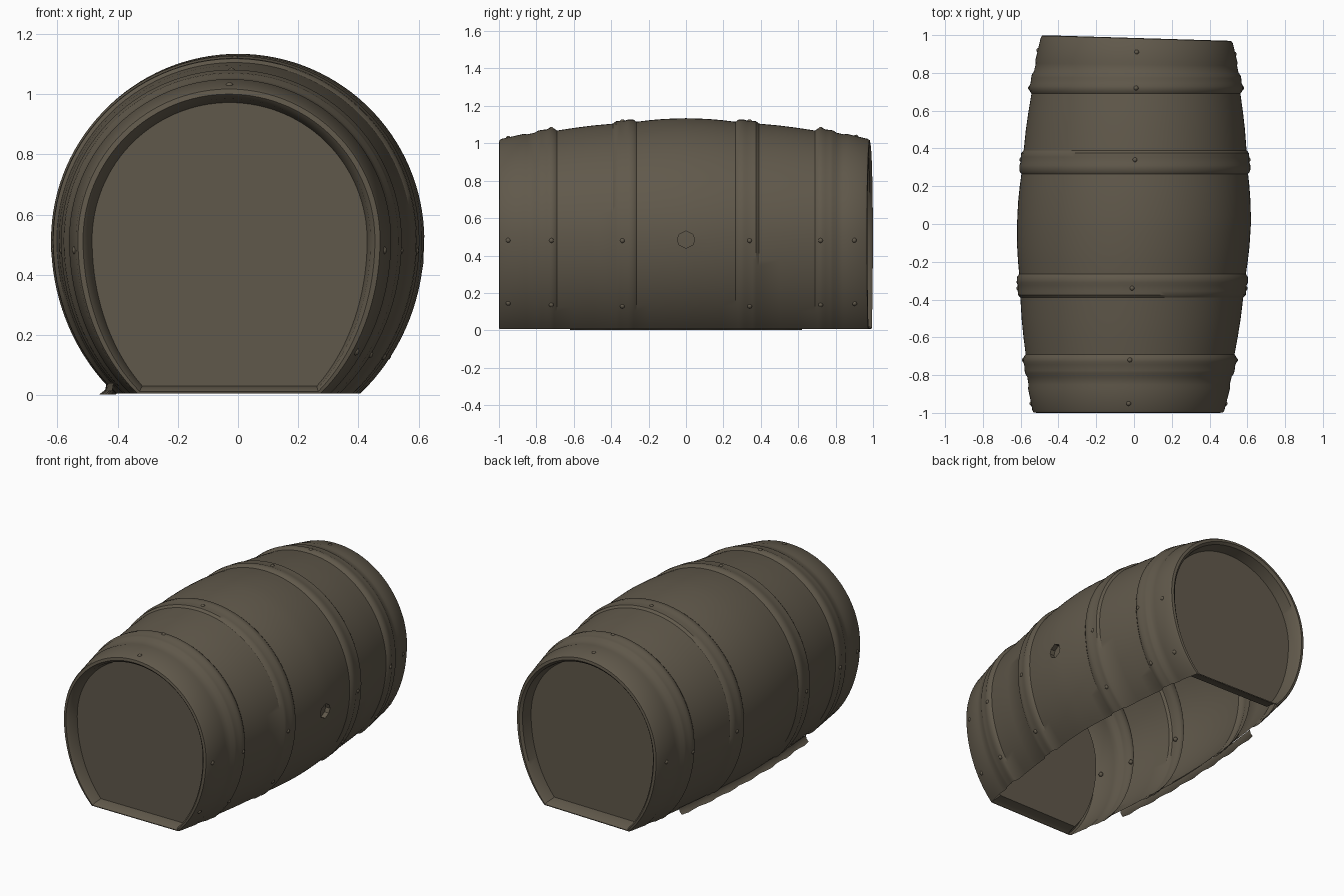
import bpy, bmesh, math
from mathutils import Vector

if "Cube" in bpy.data.objects:
    bpy.data.objects.remove(bpy.data.objects["Cube"])

SEG = 96          # points around each cross-section
CZ = 0.515        # height of the barrel axis


def material(name, rgb):
    m = bpy.data.materials.new(name)
    m.diffuse_color = (*rgb, 1)
    m.use_nodes = True
    m.node_tree.nodes["Principled BSDF"].inputs["Base Color"].default_value = m.diffuse_color
    return m


WOOD = material("weathered_brown_wood", (0.118, 0.099, 0.070))


def point(y, r, t):
    """Point on the barrel section: round on top, stretched below the axis."""
    b = r if math.sin(t) > 0 else 0.49 + 0.3 * r
    cx = 0.03 * y if y < 0 else 0.015 * y
    x = cx + r * math.cos(t)
    z = CZ + b * math.sin(t)
    # back end is slightly skewed
    skew = max(0, (y - 0.75) / 0.25) * 0.015 * (1 + x / 0.5)
    return Vector((x, y - skew, z))


def section(y, r, floor=0.006):
    """Open ring, cut off flat at floor height."""
    b = 0.49 + 0.3 * r
    t0 = -math.asin((CZ - floor) / b)
    return [point(y, r, t0 + (math.pi - 2 * t0) * i / SEG) for i in range(SEG + 1)]


def finish(bm, name, angle=35):
    me = bpy.data.meshes.new(name)
    bm.to_mesh(me)
    bm.free()
    ob = bpy.data.objects.new(name, me)
    bpy.context.collection.objects.link(ob)
    me.materials.append(WOOD)
    bpy.ops.object.select_all(action='DESELECT')
    ob.select_set(True)
    bpy.context.view_layer.objects.active = ob
    bpy.ops.object.shade_smooth_by_angle(angle=math.radians(angle))
    return ob


# Half profile (distance from middle, radius), with raised hoops
half = [(0.045, 0.618), (0.12, 0.615), (0.20, 0.608), (0.265, 0.600),
        (0.28, 0.611), (0.31, 0.612), (0.325, 0.606), (0.355, 0.605), (0.375, 0.603),
        (0.39, 0.590), (0.50, 0.580), (0.60, 0.567), (0.69, 0.553),
        (0.705, 0.564), (0.73, 0.566), (0.745, 0.559), (0.775, 0.556), (0.79, 0.553),
        (0.81, 0.541), (0.85, 0.533), (0.87, 0.535), (0.93, 0.521), (0.985, 0.509),
        (0.997, 0.502)]
FRONT_HEAD, BACK_HEAD = -0.93, 0.91
profile = ([(FRONT_HEAD, 0.457, 0.03), (-0.985, 0.470, 0.022), (-1.0, 0.485, 0.012)]
           + [(-y, r, 0.006) for y, r in reversed(half)] + [(0, 0.619, 0.006)]
           + [(y, r, 0.006) for y, r in half]
           + [(1.0, 0.485, 0.012), (0.985, 0.470, 0.022), (BACK_HEAD, 0.457, 0.03)])

# Barrel shell: thin loft, open along the flat underside
bm = bmesh.new()
rings = [[bm.verts.new(p) for p in section(*row)] for row in profile]
last = len(rings) - 2
for k, (a, b) in enumerate(zip(rings, rings[1:])):
    for i in range(SEG):
        bm.faces.new((a[i], b[i], b[i + 1], a[i + 1]))
    if k < 3 or k > last - 3:          # floor strip of the end rims
        bm.faces.new((a[-1], b[-1], b[0], a[0]))

# Bung hole on the right side
target = Vector((0.619, 0, 0.48))
centre = min(bm.verts, key=lambda v: (v.co - target).length)
faces = list(centre.link_faces)
for v in {v for f in faces for v in f.verts} - {centre}:
    d = Vector((0, v.co.y - centre.co.y, v.co.z - centre.co.z)).normalized() * 0.046
    v.co.y, v.co.z = centre.co.y + d.y, centre.co.z + d.z
bmesh.ops.inset_region(bm, faces=faces, thickness=0.004, depth=0)
for v in {v for f in faces for v in f.verts}:
    v.co.x -= 0.03
finish(bm, "barrel_shell")

# Flat recessed heads
for name, y, flip in (("front_head", FRONT_HEAD, False), ("back_head", BACK_HEAD, True)):
    bm = bmesh.new()
    vs = [bm.verts.new(p) for p in section(y, 0.457, 0.03)]
    bm.faces.new(vs[::-1] if flip else vs)
    finish(bm, name)

# Small rivets on the hoops
bm = bmesh.new()
for y, r in ((-0.95, 0.515), (-0.72, 0.563), (-0.34, 0.603),
             (0.34, 0.603), (0.72, 0.563), (0.92, 0.521)):
    for deg in (-35, -3, 90, 183):
        g = bmesh.ops.create_uvsphere(bm, u_segments=10, v_segments=6, radius=0.014)
        bmesh.ops.translate(bm, verts=g["verts"], vec=point(y, r - 0.004, math.radians(deg)))
finish(bm, "hoop_rivets", 60)

# Ragged foot strip along the left lower edge
bm = bmesh.new()
rows = []
for k in range(25):
    y = -0.62 + 1.24 * k / 24
    r = 0.613 - 0.117 * y * y
    edge = section(y, r, 0.04)[-1]
    out = 0.02 + 0.006 * math.sin(k * 1.7)
    rows.append([bm.verts.new(edge), bm.verts.new((edge.x - 0.004, y, 0.018)),
                 bm.verts.new((edge.x - out, y, 0.002))])
for a, b in zip(rows, rows[1:]):
    for j in range(2):
        bm.faces.new((a[j], b[j], b[j + 1], a[j + 1]))
finish(bm, "left_foot_strip", 50)
